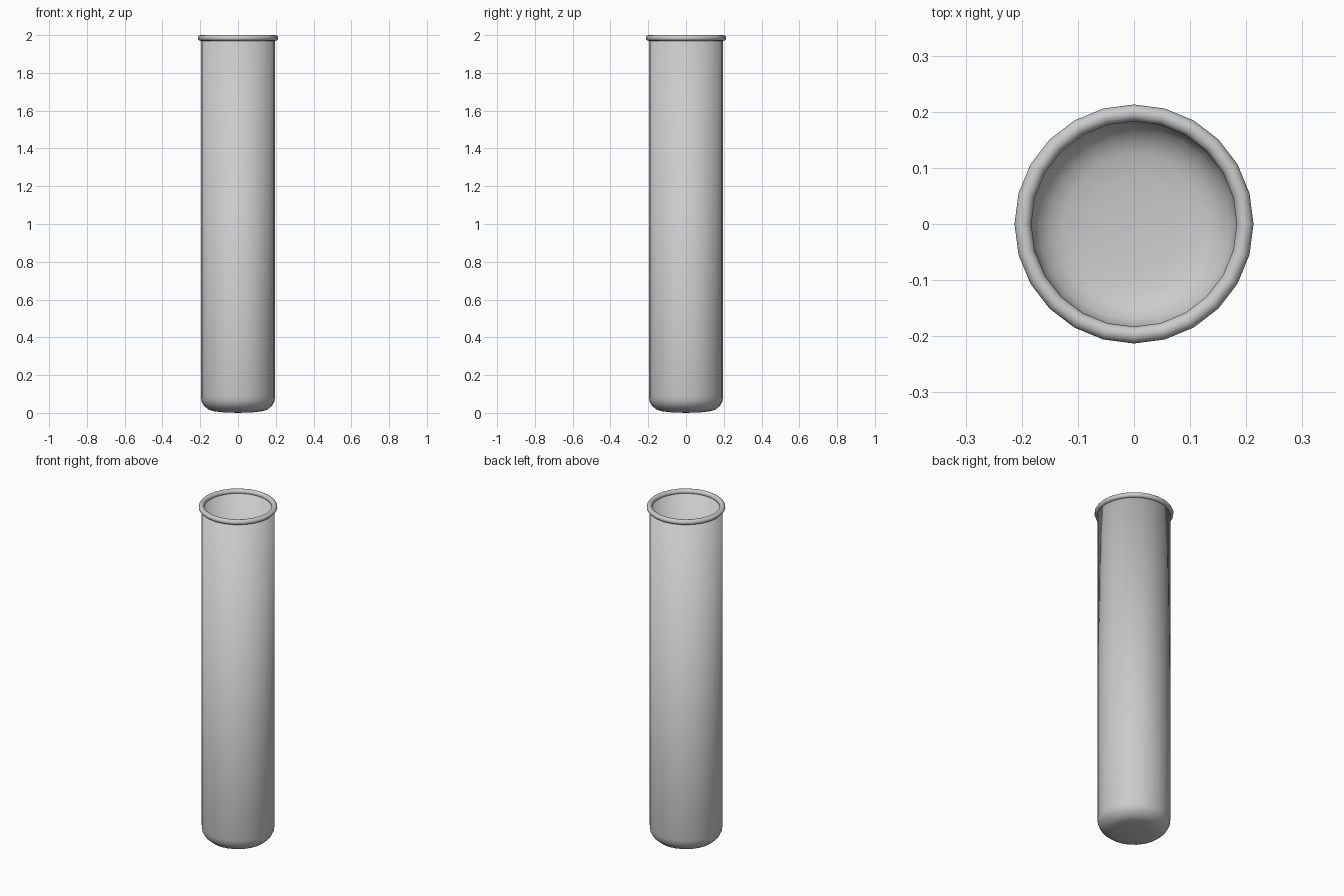
import bpy, bmesh, math

if "Cube" in bpy.data.objects:
    bpy.data.objects.remove(bpy.data.objects["Cube"])

SEG = 24


def finish(bm, name):
    bmesh.ops.remove_doubles(bm, verts=bm.verts, dist=1e-5)
    bmesh.ops.recalc_face_normals(bm, faces=bm.faces)
    mesh = bpy.data.meshes.new(name)
    bm.to_mesh(mesh)
    bm.free()
    for p in mesh.polygons:
        p.use_smooth = True
    obj = bpy.data.objects.new(name, mesh)
    bpy.context.collection.objects.link(obj)
    return obj


def lathe(name, profile, closed=False):
    bm = bmesh.new()
    vs = [bm.verts.new((r, 0, z)) for r, z in profile]
    pairs = list(zip(vs, vs[1:])) + ([(vs[-1], vs[0])] if closed else [])
    edges = [bm.edges.new(p) for p in pairs]
    bmesh.ops.spin(bm, geom=vs + edges, cent=(0, 0, 0), axis=(0, 0, 1),
                   angle=2 * math.pi, steps=SEG, use_merge=False)
    return finish(bm, name)


# Tube: outer wall with a shallow rounded base, then the inner wall back down
outer = [(0, 0), (0.08, 0.003), (0.13, 0.009), (0.158, 0.018), (0.182, 0.04),
         (0.193, 0.06), (0.197, 0.085), (0.197, 1.985)]
inner = [(0.185, 1.985), (0.185, 0.09), (0.18, 0.065), (0.17, 0.048),
         (0.15, 0.03), (0.125, 0.021), (0.08, 0.015), (0, 0.012)]
lathe("tube", outer + inner)

# Rolled rim around the mouth
rim = [(0.198 + 0.015 * math.cos(i * math.pi / 6),
        1.985 + 0.015 * math.sin(i * math.pi / 6)) for i in range(12)]
lathe("rim", rim, closed=True)
